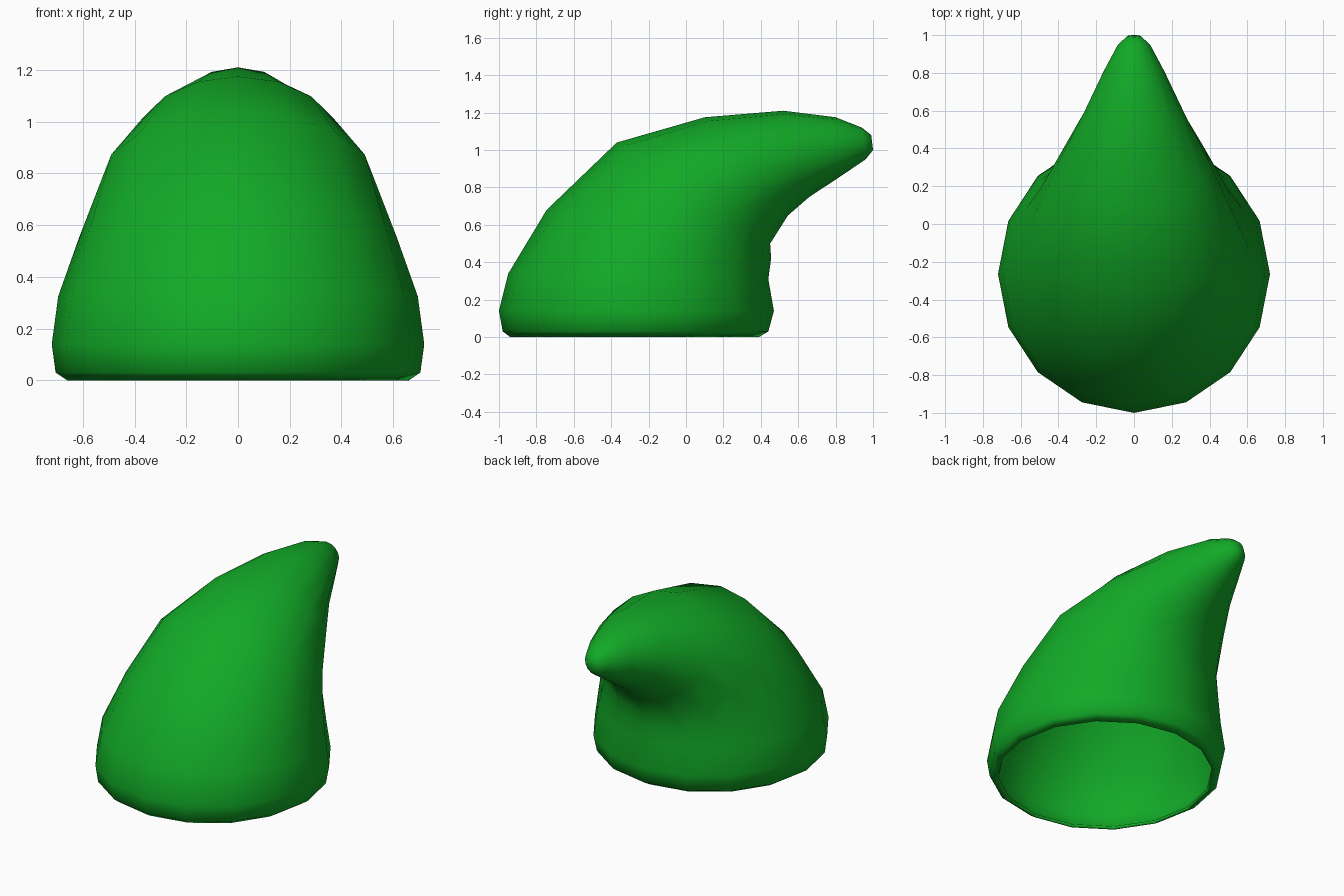
import bpy, bmesh
from math import sin, cos, pi
from mathutils import Vector

cube = bpy.data.objects.get("Cube")
if cube:
    bpy.data.objects.remove(cube, do_unlink=True)

# Felt colour
green = bpy.data.materials.new("green felt")
green.use_nodes = True
colour = (0.006, 0.40, 0.02, 1)
green.diffuse_color = colour
bsdf = green.node_tree.nodes["Principled BSDF"]
bsdf.inputs["Base Color"].default_value = colour
bsdf.inputs["Roughness"].default_value = 0.8

# Cross-sections from brim to tip: front (y, z), back (y, z), half width
SECTIONS = [
    ((-.94, 0), (.39, 0), .66),
    ((-.98, .03), (.44, .03), .705),
    ((-1, .14), (.47, .14), .72),
    ((-.95, .34), (.44, .31), .695),
    ((-.745, .68), (.455, .42), .615),
    ((-.37, 1.04), (.45, .5), .53),
    ((.10, 1.175), (.545, .65), .40),
    ((.52, 1.21), (.66, .75), .265),
    ((.80, 1.175), (.82, .855), .16),
    ((.94, 1.12), (.96, .95), .085),
    ((.99, 1.08), (1, 1), .035),
]
SIDES = 16


def ring(bm, front, back, width):
    f, b = Vector((0, *front)), Vector((0, *back))
    centre, half = (f + b) / 2, (f - b) / 2
    verts = []
    for i in range(SIDES):
        a = 2 * pi * i / SIDES
        verts.append(bm.verts.new(centre + half * cos(a) + Vector((width * sin(a), 0, 0))))
    return verts


# Bent cone, open at the brim and capped at the tip
bm = bmesh.new()
rings = [ring(bm, *s) for s in SECTIONS]
for low, high in zip(rings, rings[1:]):
    for i in range(SIDES):
        j = (i + 1) % SIDES
        bm.faces.new((low[i], low[j], high[j], high[i]))
bm.faces.new(rings[-1])
bmesh.ops.recalc_face_normals(bm, faces=bm.faces[:])
for face in bm.faces:
    face.smooth = True
mesh = bpy.data.meshes.new("pointed_hat")
bm.to_mesh(mesh)
bm.free()
mesh.materials.append(green)
hat = bpy.data.objects.new("pointed_hat", mesh)
bpy.context.collection.objects.link(hat)

# Thin cloth wall, hollow inside
wall = hat.modifiers.new("cloth thickness", "SOLIDIFY")
wall.thickness = 0.02
wall.offset = -1
